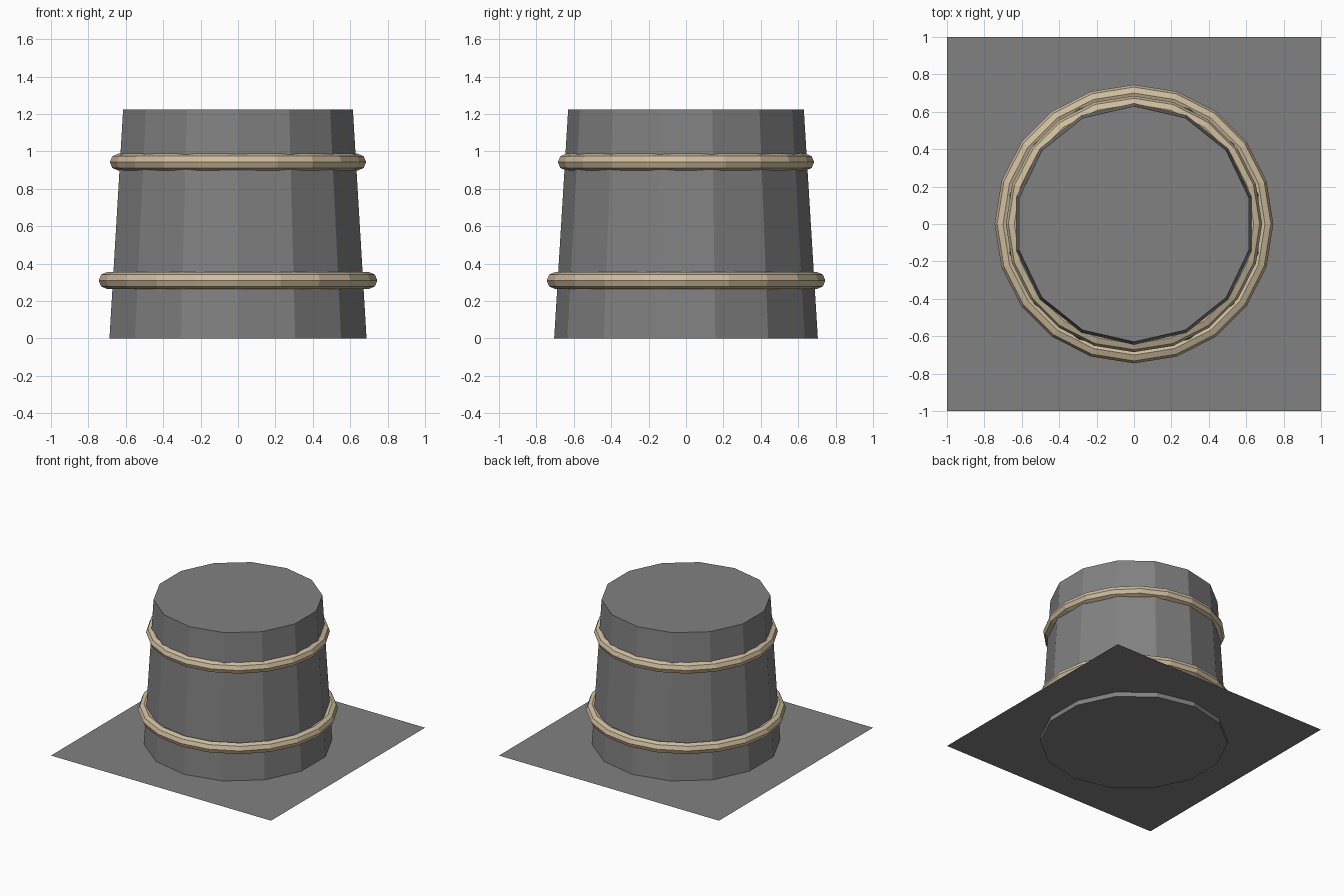
import bpy
import bmesh
from math import cos, sin, pi

cube = bpy.data.objects.get("Cube")
if cube:
    bpy.data.objects.remove(cube, do_unlink=True)


def make_material(name, rgb):
    mat = bpy.data.materials.new(name)
    mat.use_nodes = True
    colour = (*rgb, 1.0)
    mat.diffuse_color = colour
    mat.node_tree.nodes["Principled BSDF"].inputs["Base Color"].default_value = colour
    return mat


def make_object(name, bm, mat):
    mesh = bpy.data.meshes.new(name)
    bm.to_mesh(mesh)
    bm.free()
    mesh.materials.append(mat)
    obj = bpy.data.objects.new(name, mesh)
    bpy.context.collection.objects.link(obj)
    return obj


def make_hoop(name, radius, tube, z, mat, around=20, section=8):
    """Faceted ring lying flat at height z."""
    bm = bmesh.new()
    rings = []
    for i in range(around):
        a = 2 * pi * i / around
        ring = []
        for j in range(section):
            b = 2 * pi * j / section
            r = radius + tube * cos(b)
            ring.append(bm.verts.new((r * cos(a), r * sin(a), z + tube * sin(b))))
        rings.append(ring)
    for i in range(around):
        here, after = rings[i], rings[(i + 1) % around]
        for j in range(section):
            k = (j + 1) % section
            bm.faces.new((here[j], after[j], after[k], here[k]))
    return make_object(name, bm, mat)


grey = make_material("stone grey", (0.22, 0.22, 0.22))
tan = make_material("pale tan", (0.62, 0.51, 0.34))

# Ground sheet, a single face just above the barrel's underside
bm = bmesh.new()
bmesh.ops.create_grid(bm, x_segments=1, y_segments=1, size=1.0)
bmesh.ops.translate(bm, verts=bm.verts, vec=(0, 0, 0.04))
make_object("ground_sheet", bm, grey)

# Tapered fourteen-sided barrel with a corner on the y axis
height = 1.225
bm = bmesh.new()
bmesh.ops.create_cone(bm, cap_ends=True, segments=14,
                      radius1=0.705, radius2=0.63, depth=height)
for v in bm.verts:
    x, y, z = v.co
    v.co = (y, x, z + height / 2)
bmesh.ops.recalc_face_normals(bm, faces=bm.faces)
barrel = make_object("barrel", bm, grey)
if abs(min(v.co.x for v in barrel.data.vertices)) > 0.7:
    barrel.rotation_euler.z = pi / 2

# Hoops around the barrel
make_hoop("lower_hoop", 0.70, 0.045, 0.31, tan)
make_hoop("upper_hoop", 0.64, 0.045, 0.943, tan)
